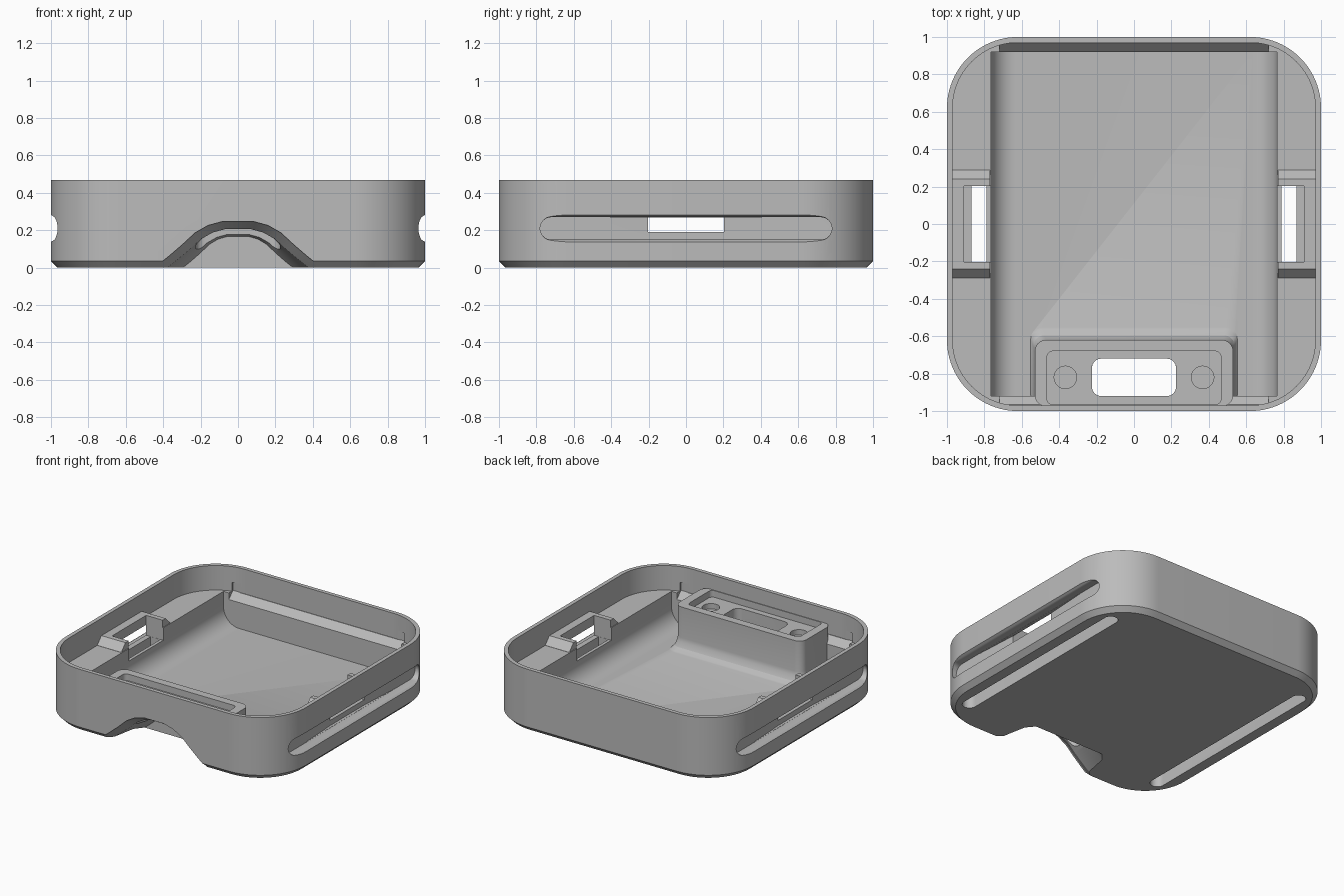
import bpy, bmesh, math

if "Cube" in bpy.data.objects:
    bpy.data.objects.remove(bpy.data.objects["Cube"], do_unlink=True)

grey = bpy.data.materials.new("plain_grey")
grey.use_nodes = True
grey.diffuse_color = (0.5, 0.5, 0.5, 1)
grey.node_tree.nodes["Principled BSDF"].inputs["Base Color"].default_value = grey.diffuse_color


def rounded(x0, x1, y0, y1, r, n=8):
    """Outline of a rectangle with round corners."""
    pts = []
    corners = [(x1 - r, y1 - r), (x0 + r, y1 - r), (x0 + r, y0 + r), (x1 - r, y0 + r)]
    for k, (cx, cy) in enumerate(corners):
        for i in range(n + 1):
            a = math.pi / 2 * (k + i / n)
            pts.append((cx + r * math.cos(a), cy + r * math.sin(a)))
    return pts


def loft(name, layers, axis="z"):
    """Solid through outlines placed at positions along an axis."""
    place = {"x": lambda a, b, t: (t, a, b),
             "y": lambda a, b, t: (a, t, b),
             "z": lambda a, b, t: (a, b, t)}[axis]
    bm = bmesh.new()
    rings = [[bm.verts.new(place(a, b, t)) for a, b in pts] for t, pts in layers]
    n = len(rings[0])
    for low, high in zip(rings, rings[1:]):
        for i in range(n):
            j = (i + 1) % n
            bm.faces.new((low[i], low[j], high[j], high[i]))
    bm.faces.new(rings[0])
    bm.faces.new(rings[-1])
    bmesh.ops.recalc_face_normals(bm, faces=bm.faces)
    mesh = bpy.data.meshes.new(name)
    bm.to_mesh(mesh)
    bm.free()
    mesh.materials.append(grey)
    ob = bpy.data.objects.new(name, mesh)
    bpy.context.collection.objects.link(ob)
    return ob


def prism(name, pts, t0, t1, axis="z"):
    return loft(name, [(t0, pts), (t1, pts)], axis)


def box(name, x0, x1, y0, y1, z0, z1):
    return prism(name, [(x0, y0), (x1, y0), (x1, y1), (x0, y1)], z0, z1)


def mirrored(pts):
    """Close a right half profile with its left half."""
    return pts + [(-a, b) for a, b in reversed(pts)]


# Outer tray body with a chamfered foot
def plan(inset):
    e = 1 - inset
    return rounded(-e, e, -e, e, 0.38 - inset, 24)


tray = loft("tray", [(0, plan(0.035)), (0.035, plan(0)), (0.47, plan(0))])


def apply(tool, operation):
    tool.hide_render = True
    mod = tray.modifiers.new(tool.name, "BOOLEAN")
    mod.object, mod.operation, mod.solver = tool, operation, "EXACT"
    bpy.context.view_layer.objects.active = tray
    bpy.ops.object.modifier_apply(modifier=mod.name)
    bpy.data.objects.remove(tool, do_unlink=True)


def cut(tool):
    apply(tool, "DIFFERENCE")


def add(tool):
    apply(tool, "UNION")


# Upper cavity above the side ledges
cut(prism("upper_cavity", plan(0.03), 0.285, 0.6))

# Lower cavity with filleted floor edges
r = 0.13
fillet = [(0.765 - r + r * math.sin(a), 0.04 + r - r * math.cos(a))
          for a in (math.pi / 2 * i / 10 for i in range(11))]
cut(prism("lower_cavity", mirrored(fillet + [(0.765, 0.4)]), -0.92, 0.92, "y"))

# Sloped shelf along the front and back walls
slope = [(0.915, 0.23), (0.968, 0.287), (0.968, 0.35)]
cut(prism("end_slope", mirrored(slope), -0.72, 0.72, "x"))

# Front pocket housing with a flared base
skirt = [(0.03, 0.09), (0.045, 0.055), (0.065, 0.025), (0.1, 0.005), (0.13, 0), (0.36, 0)]
add(loft("front_housing", [(z, rounded(-0.53 - f / 3, 0.53 + f / 3, -0.975, -0.62 + f, 0.06))
                           for z, f in skirt]))

# Raised shoulders round the strap windows
for s in (-1, 1):
    shoulder = [(0.29, 0.2), (0.29, 0.286), (0.24, 0.34)]
    add(prism("strap_shoulder", mirrored(shoulder), s * 0.77, s * 0.975, "x"))

# Thumb scoop under the front edge
bell = [(0.48, -0.1), (0.46, -0.01), (0.42, 0.02), (0.37, 0.06), (0.3, 0.12), (0.23, 0.185),
        (0.16, 0.225), (0.08, 0.247)]


def scoop(sx, sz):
    return mirrored([(x * sx, z * sz) for x, z in bell])


cut(loft("thumb_scoop", [(-1.05, scoop(1.02, 1.02)), (-0.99, scoop(1, 1)), (-0.93, scoop(0.85, 0.84)),
                         (-0.75, scoop(0.77, 0.76)), (-0.69, scoop(0.66, 0.68))], "y"))

# Pocket recess, its opening and the two screw seats
cut(prism("pocket_recess", rounded(-0.465, 0.465, -0.965, -0.68, 0.03), 0.31, 0.6))
cut(prism("pocket_opening", rounded(-0.225, 0.225, -0.92, -0.72, 0.05), 0.1, 0.6))
for s in (-1, 1):
    x = s * 0.367
    cut(prism("screw_seat", rounded(x - 0.06, x + 0.06, -0.88, -0.76, 0.0599), 0.27, 0.6))

for s in (-1, 1):
    # Side strap groove with flared lip
    lip = [(0.93, 0.78, 0.06), (0.97, 0.78, 0.06), (0.985, 0.785, 0.063), (1.01, 0.8, 0.078),
           (1.05, 0.8, 0.078)]
    cut(loft("side_groove", [(s * x, rounded(-y, y, 0.21 - h, 0.21 + h, h * 0.999))
                             for x, y, h in lip], "x"))
    # Ramps leading to the strap window
    ramp = [(s * 0.94, 0.72), (s * 0.91, 0.2), (s * 0.91, -0.2), (s * 0.94, -0.72)]
    cut(prism("groove_ramp", ramp, 0.151, 0.269))
    # Window through the wall and open shoulder
    xs = sorted((s * 0.87, s * 0.95))
    cut(box("strap_window", *xs, -0.203, 0.203, 0.19, 0.268))
    xs = sorted((s * 0.7, s * 0.908))
    cut(box("shoulder_opening", *xs, -0.203, 0.203, 0.19, 0.6))
    # Groove in the base and passage up past the strap bar
    xs = sorted((s * 0.787, s * 0.887))
    cut(prism("base_groove", rounded(*xs, -0.8, 0.8, 0.0499), -0.1, 0.1))
    xs = sorted((s * 0.789, s * 0.87))
    cut(box("strap_passage", *xs, -0.202, 0.202, -0.1, 0.3))

# Smooth curves, keep crisp edges
bpy.ops.object.select_all(action="DESELECT")
tray.select_set(True)
bpy.context.view_layer.objects.active = tray
bpy.ops.object.shade_smooth_by_angle(angle=math.radians(25))
